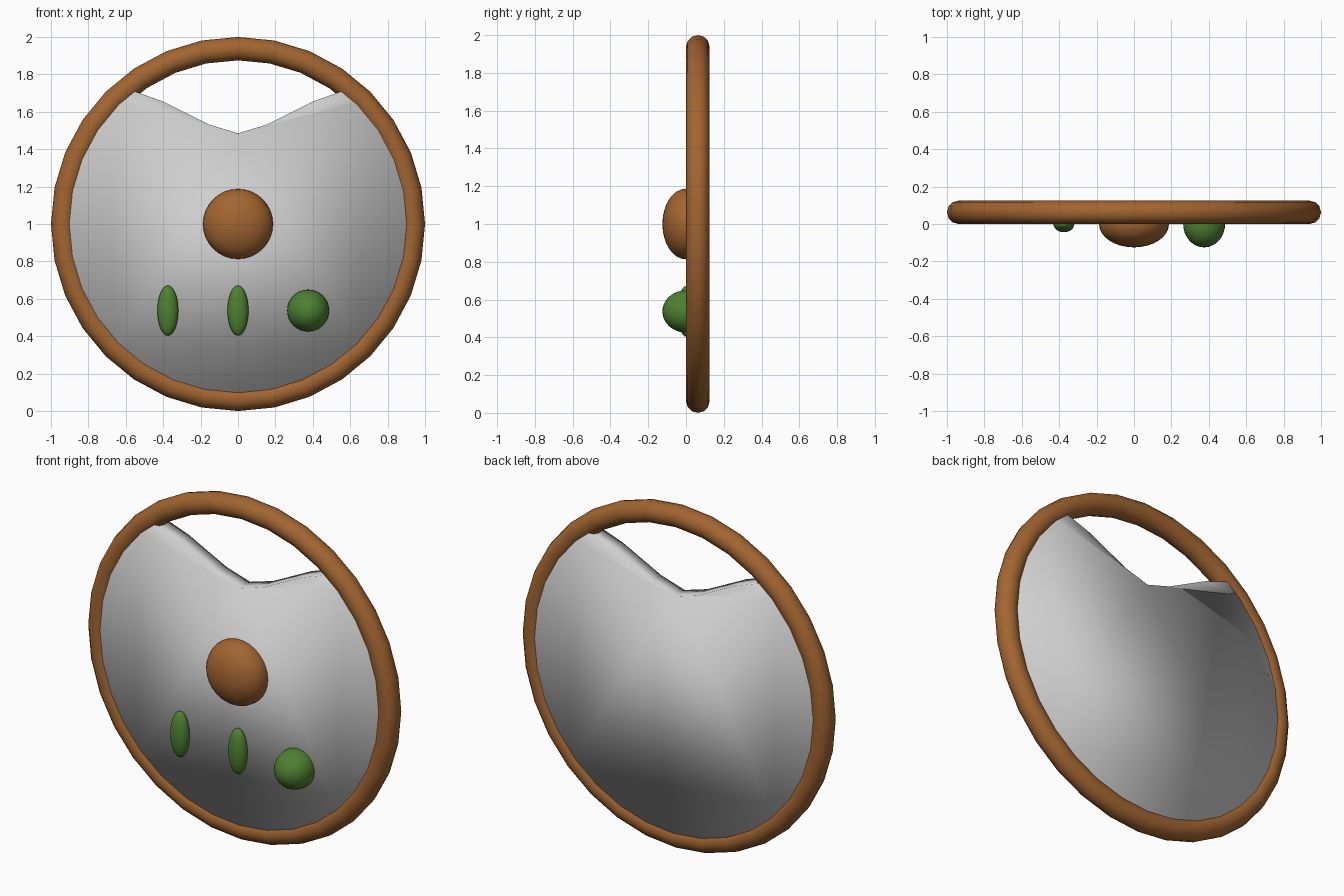
import bpy, bmesh, math

if "Cube" in bpy.data.objects:
    bpy.data.objects.remove(bpy.data.objects["Cube"])


def material(name, rgb):
    m = bpy.data.materials.new(name)
    m.diffuse_color = (*rgb, 1)
    m.use_nodes = True
    m.node_tree.nodes["Principled BSDF"].inputs["Base Color"].default_value = m.diffuse_color
    return m


BROWN = material("brown", (0.36, 0.13, 0.03))
SILVER = material("silver grey", (0.62, 0.62, 0.62))
GREEN = material("green", (0.075, 0.22, 0.03))


def finish(name, bm, mat):
    bmesh.ops.recalc_face_normals(bm, faces=bm.faces)
    me = bpy.data.meshes.new(name)
    bm.to_mesh(me)
    bm.free()
    me.shade_smooth()
    me.materials.append(mat)
    ob = bpy.data.objects.new(name, me)
    bpy.context.collection.objects.link(ob)
    return ob


# Rim: 32-sided ring standing upright
bpy.ops.mesh.primitive_torus_add(
    major_segments=32, minor_segments=12, major_radius=0.9375,
    minor_radius=0.0625, location=(0, 0.0625, 1),
    rotation=(math.pi / 2, 0, 0))
rim = bpy.context.object
rim.name = "rim"
bpy.ops.object.shade_smooth()
rim.data.materials.append(BROWN)

# Plate: disc with a dipped top edge, edges buried in the rim
notch = [(-0.59, 1.722), (-0.40, 1.655), (-0.15, 1.53), (0, 1.485),
         (0.15, 1.53), (0.40, 1.655), (0.59, 1.722)]
arc = []
for i in range(4, 29):
    a = i * math.pi / 16
    arc.append((0.935 * math.sin(a), 1 + 0.935 * math.cos(a)))
bm = bmesh.new()
face = bm.faces.new([bm.verts.new((x, 0.0125, z)) for x, z in notch + arc])
ext = bmesh.ops.extrude_face_region(bm, geom=[face], use_keep_orig=True)
for v in ext["geom"]:
    if isinstance(v, bmesh.types.BMVert):
        v.co.y = 0.1125
finish("plate", bm, SILVER)


# Bosses: squashed spheres set into the front of the plate
def boss(name, x, z, radii, mat):
    bm = bmesh.new()
    bmesh.ops.create_uvsphere(bm, u_segments=32, v_segments=16, radius=1)
    for v in bm.verts:
        v.co = (x + v.co.x * radii[0],
                min(v.co.y * radii[1], 0.04),
                z + v.co.z * radii[2])
    finish(name, bm, mat)


boss("centre_boss", 0, 1.0, (0.187, 0.125, 0.187), BROWN)
boss("left_stud", -0.375, 0.537, (0.056, 0.044, 0.134), GREEN)
boss("middle_stud", 0, 0.537, (0.056, 0.044, 0.134), GREEN)
boss("right_stud", 0.375, 0.537, (0.112, 0.125, 0.112), GREEN)
